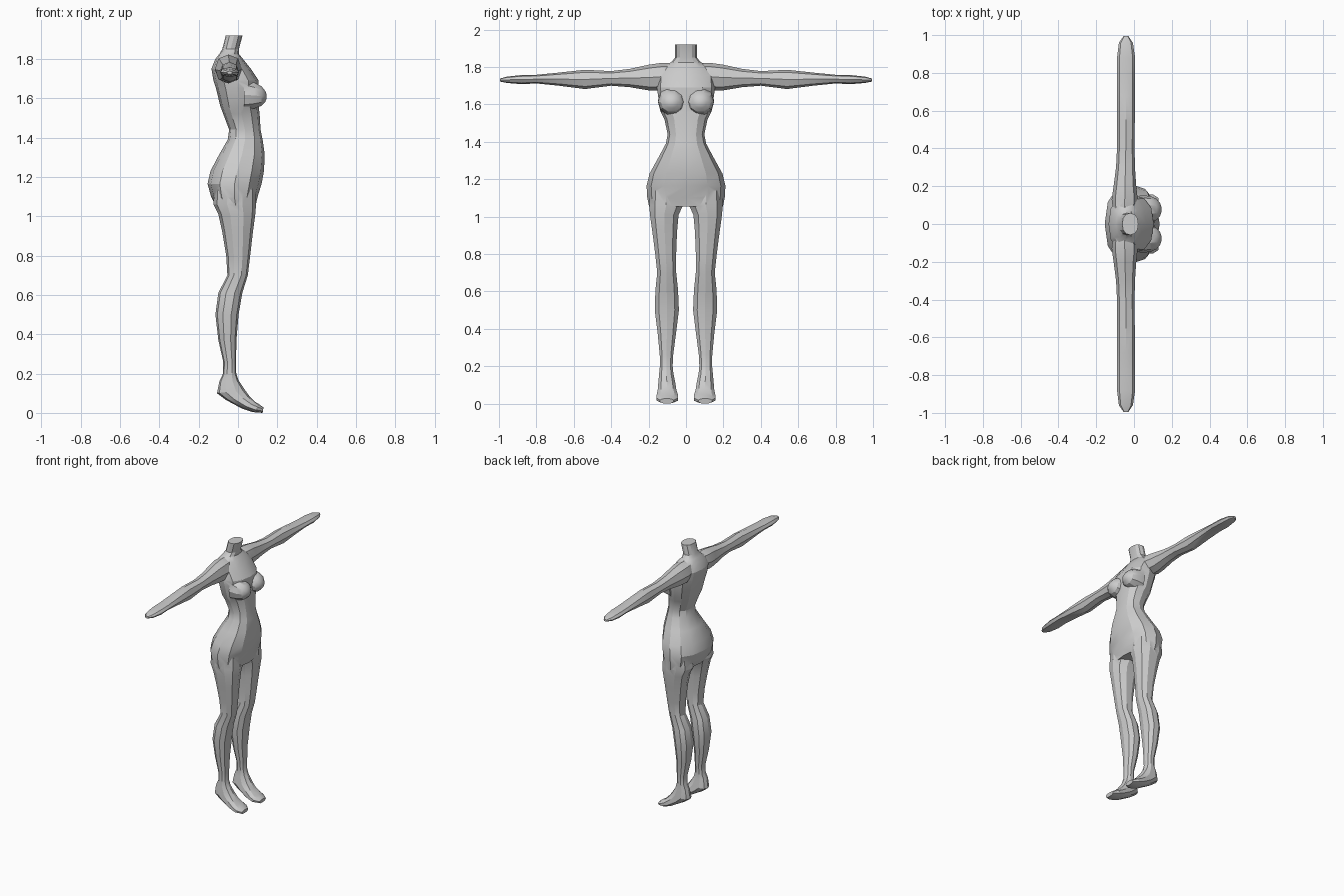
import bpy, bmesh
from math import sin, cos, pi, copysign
from mathutils import Vector


def section(c, u, v, n, p):
    """Ring of n points, a rounded-box curve with half axes u and v."""
    f = lambda t: copysign(abs(t) ** (2 / p), t) if abs(t) > 1e-6 else 0
    return [c + u * f(cos(2 * pi * i / n)) + v * f(sin(2 * pi * i / n)) for i in range(n)]


def loft(name, rings):
    bm = bmesh.new()
    loops = [[bm.verts.new(p) for p in r] for r in rings]
    n = len(loops[0])
    for a, b in zip(loops, loops[1:]):
        for i in range(n):
            bm.faces.new((a[i], a[(i + 1) % n], b[(i + 1) % n], b[i]))
    bm.faces.new(loops[0])
    bm.faces.new(loops[-1])
    bmesh.ops.recalc_face_normals(bm, faces=bm.faces)
    me = bpy.data.meshes.new(name)
    bm.to_mesh(me)
    bm.free()
    ob = bpy.data.objects.new(name, me)
    bpy.context.collection.objects.link(ob)
    return ob


def slab(x0, z0, x1, z1, y0, y1, n, p=2.3):
    """Section from back point to front point, spanning y0 to y1."""
    a, b = Vector((x0, 0, z0)), Vector((x1, 0, z1))
    c = (a + b) / 2 + Vector((0, (y0 + y1) / 2, 0))
    return section(c, (b - a) / 2, Vector((0, (y1 - y0) / 2, 0)), n, p)


# Torso and neck: z, back x, front x, half width
torso = [
    (1.055, -.115, .09, .198), (1.10, -.137, .10, .207), (1.165, -.155, .12, .211),
    (1.23, -.14, .132, .195), (1.315, -.095, .136, .148), (1.39, -.052, .125, .108),
    (1.44, -.045, .115, .098), (1.52, -.075, .11, .115), (1.56, -.09, .105, .135),
    (1.65, -.112, .105, .15), (1.69, -.125, .105, .155), (1.75, -.135, .065, .15),
    (1.80, -.115, .025, .125), (1.825, -.095, .005, .08), (1.85, -.08, .005, .058),
    (1.92, -.062, .023, .058)]
body = loft("body", [slab(b, z, f, z, -w, w, 12) for z, b, f, w in torso])

# Leg and foot: back x, z, front x, z, inner y, outer y
leg = [
    (-.12, 1.14, .09, 1.14, .02, .195), (-.125, 1.06, .092, 1.06, .012, .20),
    (-.10, 1.01, .088, 1.01, .036, .196), (-.08, .92, .076, .92, .045, .183),
    (-.06, .80, .062, .80, .05, .167), (-.054, .70, .05, .70, .05, .156),
    (-.10, .61, .022, .61, .04, .166), (-.115, .50, .003, .50, .035, .17),
    (-.10, .37, -.008, .37, .052, .153), (-.075, .26, -.01, .26, .067, .142),
    (-.076, .20, -.01, .205, .07, .141), (-.095, .16, .003, .165, .066, .145),
    (-.107, .10, .035, .117, .055, .15), (-.06, .065, .06, .083, .05, .153),
    (.02, .022, .088, .056, .04, .16), (.075, .004, .11, .042, .04, .16),
    (.125, .0, .13, .028, .065, .14)]

# Arm: y, low z, high z, back x, front x
arm = [
    (.06, 1.70, 1.82, -.11, .01), (.13, 1.675, 1.822, -.118, .02),
    (.20, 1.675, 1.812, -.108, .012), (.30, 1.692, 1.79, -.095, .005),
    (.40, 1.70, 1.778, -.09, .003), (.54, 1.682, 1.785, -.09, .004),
    (.68, 1.70, 1.77, -.09, .005), (.80, 1.712, 1.758, -.09, .006),
    (.88, 1.708, 1.757, -.09, .006), (.96, 1.715, 1.748, -.08, -.006),
    (.995, 1.722, 1.738, -.055, -.03)]

# Bust: x, half width, half height
bust = [(.03, .074, .085), (.085, .072, .068), (.12, .056, .052), (.138, .034, .03),
        (.146, .012, .011)]

parts = []
for s in (1, -1):
    parts.append(loft("leg", [slab(a, b, c, d, s * i, s * o, 10) for a, b, c, d, i, o in leg]))
    parts.append(loft("arm", [
        section(Vector(((b + f) / 2, s * y, (l + h) / 2)), Vector(((f - b) / 2, 0, 0)),
                Vector((0, 0, (h - l) / 2)), 8, 2.2) for y, l, h, b, f in arm]))
    parts.append(loft("bust", [
        section(Vector((x, s * .077, 1.618 - .08 * max(0, x - .03))), Vector((0, w, 0)),
                Vector((0, 0, h)), 10, 2.1) for x, w, h in bust]))

# Merge everything into one skin
bpy.context.view_layer.objects.active = body
for part in parts:
    m = body.modifiers.new("join", 'BOOLEAN')
    m.operation = 'UNION'
    m.solver = 'EXACT'
    m.object = part
    bpy.ops.object.modifier_apply(modifier=m.name)
    bpy.data.objects.remove(part)
body.select_set(True)
bpy.ops.object.shade_smooth_by_angle(angle=0.45)
